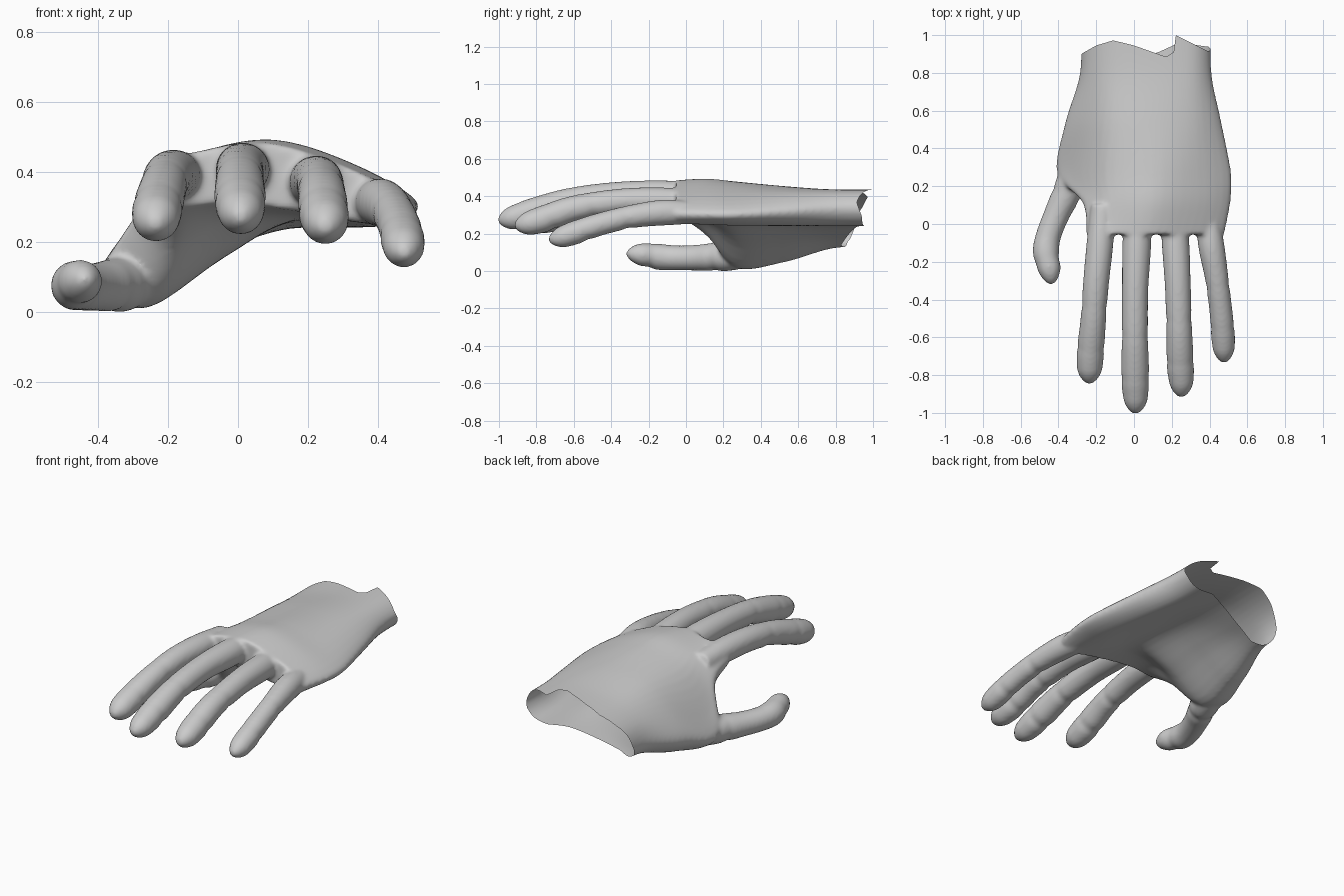
import bpy, bmesh, math
from mathutils import Vector

if "Cube" in bpy.data.objects:
    bpy.data.objects.remove(bpy.data.objects["Cube"])


def spline(pts, n, closed=False):
    """Catmull-Rom curve through the points, n steps per span."""
    pts = [Vector(p) for p in pts]
    m, out = len(pts), []
    get = (lambda i: pts[i % m]) if closed else (lambda i: pts[max(0, min(m - 1, i))])
    for i in range(m if closed else m - 1):
        a, b, c, d = get(i - 1), get(i), get(i + 1), get(i + 2)
        for k in range(n):
            t = k / n
            out.append(0.5 * (2 * b + (c - a) * t + (2 * a - 5 * b + 4 * c - d) * t * t
                              + (3 * b - a - 3 * c + d) * t ** 3))
    if not closed:
        out.append(pts[-1])
    return out


def loft(bm, rings):
    """Closed skin over a row of rings."""
    vs = [[bm.verts.new(p) for p in r] for r in rings]
    n = len(vs[0])
    for a, b in zip(vs, vs[1:]):
        for i in range(n):
            bm.faces.new((a[i], a[(i + 1) % n], b[(i + 1) % n], b[i]))
    bm.faces.new(vs[0][::-1])
    bm.faces.new(vs[-1])


def digit(bm, path, joints):
    """Finger along (x, y, z, radius) points with domed tip and joint creases."""
    pts = spline([Vector(p) for p in path], 14)
    pos = [p.to_3d() for p in pts]
    dist = [0.0]
    for a, b in zip(pos, pos[1:]):
        dist.append(dist[-1] + (b - a).length)
    total, rings = dist[-1], []
    for i, p in enumerate(pos):
        tan = (pos[min(i + 1, len(pos) - 1)] - pos[max(i - 1, 0)]).normalized()
        side = tan.cross(Vector((0, 0, 1))).normalized()
        up = side.cross(tan)
        r = pts[i][3] + 0.003
        left = (total - dist[i]) / 0.09
        if left < 1:
            r *= max(0.12, math.sqrt(max(0, 1 - (1 - left) ** 2)))
        crease = sum(math.exp(-((total - dist[i] - j) / 0.022) ** 2) for j in joints)
        ring = []
        for k in range(24):
            ang = 2 * math.pi * k / 24
            s, c = math.sin(ang), math.cos(ang)
            rr = r * (1 - crease * (0.06 - 0.05 * s))
            ring.append(p + side * c * rr + up * s * rr)
        rings.append(ring)
    loft(bm, rings)


def table(x, rows):
    """Piecewise linear lookup."""
    if x <= rows[0][0]:
        return rows[0][1]
    for (a, u), (b, v) in zip(rows, rows[1:]):
        if x <= b:
            return u + (v - u) * (x - a) / (b - a)
    return rows[-1][1]


bm = bmesh.new()

# Palm: arched cross-sections (x, z) from knuckles to wrist
knuckles = [(-.25, .37), (-.22, .44), (-.1, .475), (.08, .495), (.3, .43),
            (.475, .33), (.4, .265), (.18, .30), (-.02, .325), (-.18, .32)]
web = [(-.265, .29), (-.25, .36), (-.12, .46), (.1, .505), (.34, .43),
       (.51, .32), (.4, .26), (.16, .29), (-.04, .28), (-.19, .20)]
thenar = [(-.405, .09), (-.34, .21), (-.15, .425), (.1, .49), (.34, .43),
          (.515, .32), (.4, .255), (.16, .275), (-.05, .17), (-.26, .03)]
middle = [(-.365, .14), (-.29, .28), (-.12, .425), (.1, .465), (.33, .435),
          (.465, .335), (.37, .255), (.15, .265), (-.03, .18), (-.24, .06)]
wrist = [(-.285, .20), (-.24, .32), (-.1, .41), (.12, .445), (.32, .435),
         (.41, .35), (.34, .26), (.14, .25), (-.05, .19), (-.21, .135)]
stations = [(-.055, knuckles), (.11, web), (.27, thenar), (.53, middle), (.8, wrist), (1.06, wrist)]
outlines = [spline([(x, y, z) for x, z in s], 5, True) for y, s in stations]
columns = [spline(col, 8) for col in zip(*outlines)]
loft(bm, list(zip(*columns)))

# Four fingers
creases = (.2, .43)
digit(bm, [(-.165, .1, .395, .06), (-.18, -.1, .405, .068), (-.2, -.3, .40, .066),
           (-.215, -.5, .365, .065), (-.23, -.67, .308, .070), (-.235, -.77, .277, .064),
           (-.237, -.847, .26, .05)], creases)
digit(bm, [(.02, .1, .415, .06), (.015, -.1, .42, .073), (.006, -.35, .42, .067),
           (.005, -.6, .39, .067), (.006, -.8, .333, .072), (.008, -.91, .30, .064),
           (.008, -1.005, .28, .05)], creases)
digit(bm, [(.205, .1, .375, .06), (.22, -.1, .385, .070), (.232, -.33, .385, .066),
           (.24, -.58, .35, .066), (.245, -.74, .297, .070), (.25, -.83, .27, .063),
           (.25, -.917, .25, .05)], creases)
digit(bm, [(.38, .1, .32, .05), (.407, -.1, .325, .066), (.437, -.28, .305, .060),
           (.459, -.45, .265, .058), (.47, -.57, .225, .061), (.475, -.66, .195, .056),
           (.477, -.735, .175, .045)], creases)

# Thumb
digit(bm, [(-.30, .34, .105, .07), (-.34, .2, .09, .077), (-.405, .06, .083, .066),
           (-.452, -.06, .082, .064), (-.466, -.15, .088, .067), (-.448, -.24, .1, .058),
           (-.435, -.32, .105, .045)], (.13, .5))

mesh = bpy.data.meshes.new("hand")
bmesh.ops.recalc_face_normals(bm, faces=bm.faces)
bm.to_mesh(mesh)
bm.free()
hand = bpy.data.objects.new("hand", mesh)
bpy.context.collection.objects.link(hand)
bpy.context.view_layer.objects.active = hand
hand.select_set(True)

# Blend the parts into one skin
fuse = hand.modifiers.new("fuse", 'REMESH')
fuse.mode = 'VOXEL'
fuse.voxel_size = 0.01
soften = hand.modifiers.new("soften", 'SMOOTH')
soften.factor = 0.5
soften.iterations = 10
for name in ("fuse", "soften"):
    bpy.ops.object.modifier_apply(modifier=name)

# Open, uneven wrist edge: straighten the edge, slice, bend back
TOP = [(-.28, .90), (-.2, .945), (-.11, .972), (.0, .945), (.17, .885), (.21, .91), (.222, 1.0), (.4, .91)]
BOTTOM = [(-.28, .87), (-.15, .83), (.0, .87), (.13, .91), (.24, .96), (.38, .94)]
CENTRE = [(-.28, .20), (-.1, .29), (.12, .35), (.41, .345)]


def edge_y(p):
    t = max(0, min(1, (p.z - table(p.x, CENTRE)) / 0.08 + 0.5))
    return table(p.x, BOTTOM) * (1 - t) + table(p.x, TOP) * t


bm = bmesh.new()
bm.from_mesh(hand.data)
for v in bm.verts:
    v.co.y -= edge_y(v.co)
bmesh.ops.bisect_plane(bm, geom=bm.verts[:] + bm.edges[:] + bm.faces[:], dist=1e-5,
                       plane_co=(0, 0, 0), plane_no=(0, 1, 0), clear_outer=True)
for v in bm.verts:
    v.co.y += edge_y(v.co)
low = min(v.co.z for v in bm.verts)
for v in bm.verts:
    v.co.z -= low
bm.to_mesh(hand.data)
bm.free()
bpy.ops.object.shade_smooth()
